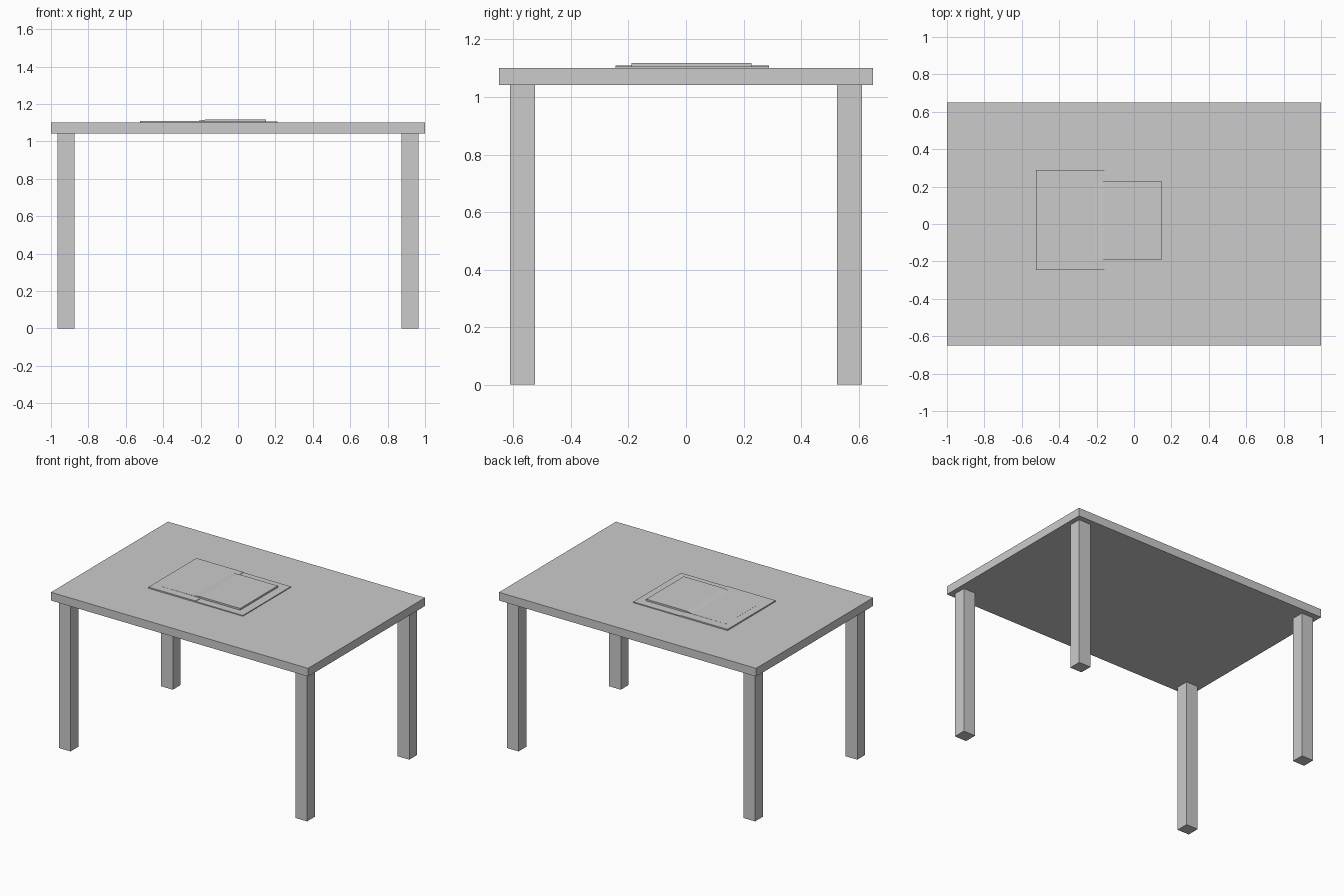
import bpy, bmesh

if "Cube" in bpy.data.objects:
    bpy.data.objects.remove(bpy.data.objects["Cube"])


def box(name, x0, x1, y0, y1, z0, z1):
    bm = bmesh.new()
    bmesh.ops.create_cube(bm, size=1)
    for v in bm.verts:
        v.co.x = x1 if v.co.x > 0 else x0
        v.co.y = y1 if v.co.y > 0 else y0
        v.co.z = z1 if v.co.z > 0 else z0
    return finish(name, bm)


def prism(name, profile, y0, y1):
    # Extrude an (x, z) profile along y
    bm = bmesh.new()
    face = bm.faces.new([bm.verts.new((x, y0, z)) for x, z in profile])
    ext = bmesh.ops.extrude_face_region(bm, geom=[face])
    for g in ext["geom"]:
        if isinstance(g, bmesh.types.BMVert):
            g.co.y = y1
    bmesh.ops.recalc_face_normals(bm, faces=bm.faces)
    return finish(name, bm)


def finish(name, bm):
    me = bpy.data.meshes.new(name)
    bm.to_mesh(me)
    bm.free()
    ob = bpy.data.objects.new(name, me)
    bpy.context.collection.objects.link(ob)
    return ob


# Table top
TOP = 1.10
box("table_top", -1, 1, -0.65, 0.65, 1.042, TOP)

# Four legs
for side, sx in (("left", -1), ("right", 1)):
    for end, sy in (("front", -1), ("back", 1)):
        cx, cy = sx * 0.92, sy * 0.568
        box(f"{end}_{side}_leg", cx - 0.046, cx + 0.046,
            cy - 0.044, cy + 0.044, 0, 1.042)

# Open book lying on the table: two covers meeting at the spine
SPINE = -0.158
box("book_left_cover", -0.525, SPINE, -0.245, 0.288, TOP, TOP + 0.009)
box("book_right_cover", SPINE, 0.21, -0.245, 0.288, TOP, TOP + 0.006)

# Thick page block on the right, thin turned page curling up to it on the left
box("book_right_pages", SPINE, 0.15, -0.19, 0.228, TOP + 0.006, TOP + 0.018)
prism("book_left_page",
      [(-0.47, TOP + 0.009), (SPINE, TOP + 0.009), (SPINE, TOP + 0.018),
       (-0.175, TOP + 0.016), (-0.21, TOP + 0.0105), (-0.47, TOP + 0.0095)],
      -0.19, 0.228)
